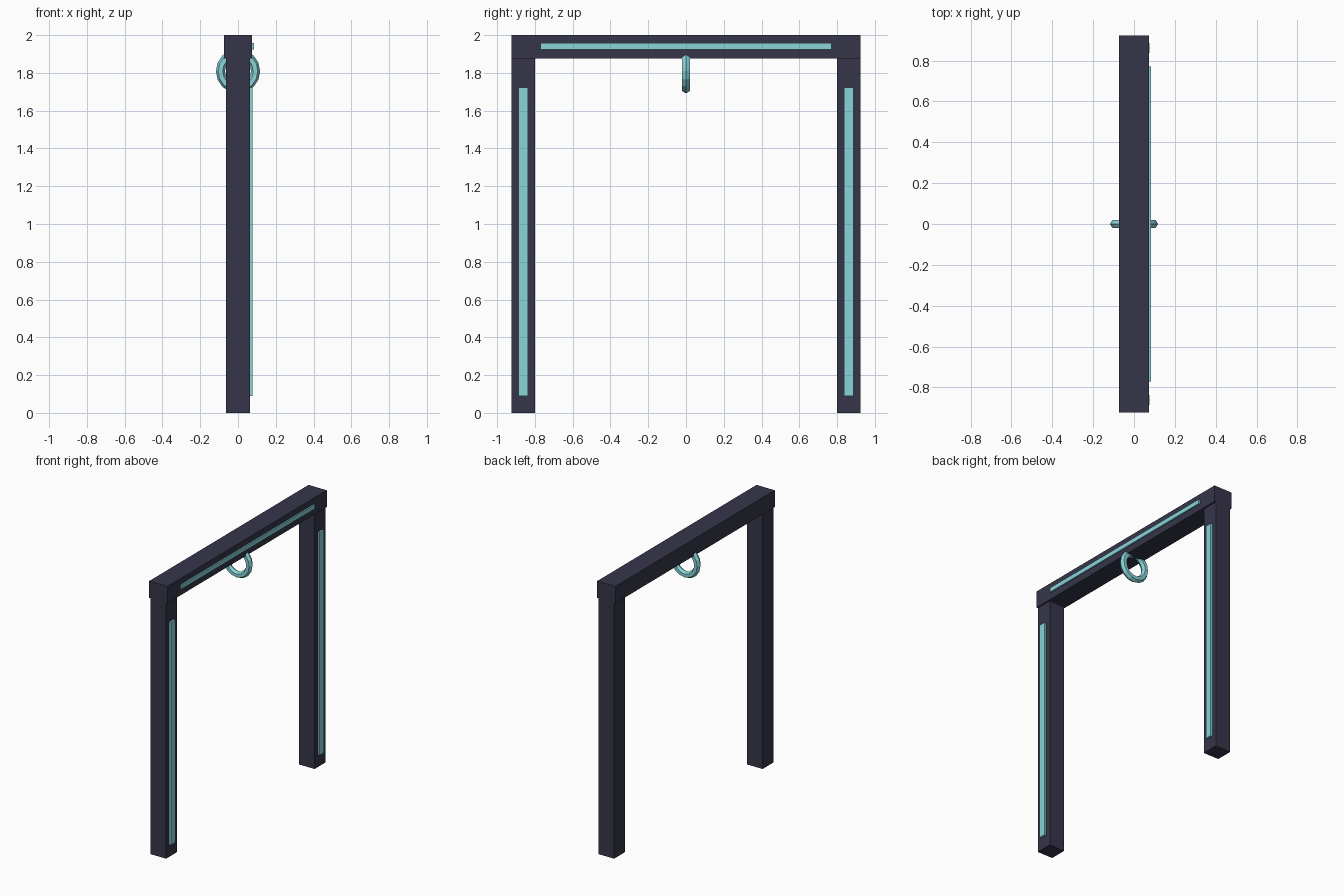
import bpy
import math

if "Cube" in bpy.data.objects:
    bpy.data.objects.remove(bpy.data.objects["Cube"])


def material(name, rgb):
    m = bpy.data.materials.new(name)
    m.diffuse_color = (*rgb, 1.0)
    m.use_nodes = True
    m.node_tree.nodes["Principled BSDF"].inputs["Base Color"].default_value = m.diffuse_color
    return m


DARK = material("dark_frame", (0.037, 0.036, 0.068))
CYAN = material("pale_cyan", (0.25, 0.66, 0.70))


def box(name, x, y, z, mat):
    """Box from (min, max) ranges on each axis."""
    bpy.ops.mesh.primitive_cube_add(
        size=1, location=[(r[0] + r[1]) / 2 for r in (x, y, z)])
    o = bpy.context.object
    o.name = name
    o.scale = [r[1] - r[0] for r in (x, y, z)]
    bpy.ops.object.transform_apply(location=False, rotation=False, scale=True)
    o.data.materials.append(mat)
    return o


# Posts with inlaid light strips on the +x face
for side, s in (("front", -1), ("back", 1)):
    box(side + "_post", (-0.0625, 0.0625),
        sorted((s * 0.799, s * 0.923)), (0, 1.877), DARK)
    box(side + "_post_strip", (0.055, 0.077),
        sorted((s * 0.837, s * 0.886)), (0.09, 1.723), CYAN)

# Top beam, slightly deeper than the posts, with its strip
box("top_beam", (-0.074, 0.074), (-0.923, 0.923), (1.877, 2.0), DARK)
box("top_beam_strip", (0.066, 0.084), (-0.77, 0.77), (1.925, 1.957), CYAN)

# Hanging ring, facing along y and partly sunk into the beam
bpy.ops.mesh.primitive_torus_add(
    major_segments=16, minor_segments=6, major_radius=0.093,
    minor_radius=0.024, location=(0, 0, 1.809),
    rotation=(math.pi / 2, 0, 0))
ring = bpy.context.object
ring.name = "hanging_ring"
ring.data.materials.append(CYAN)
